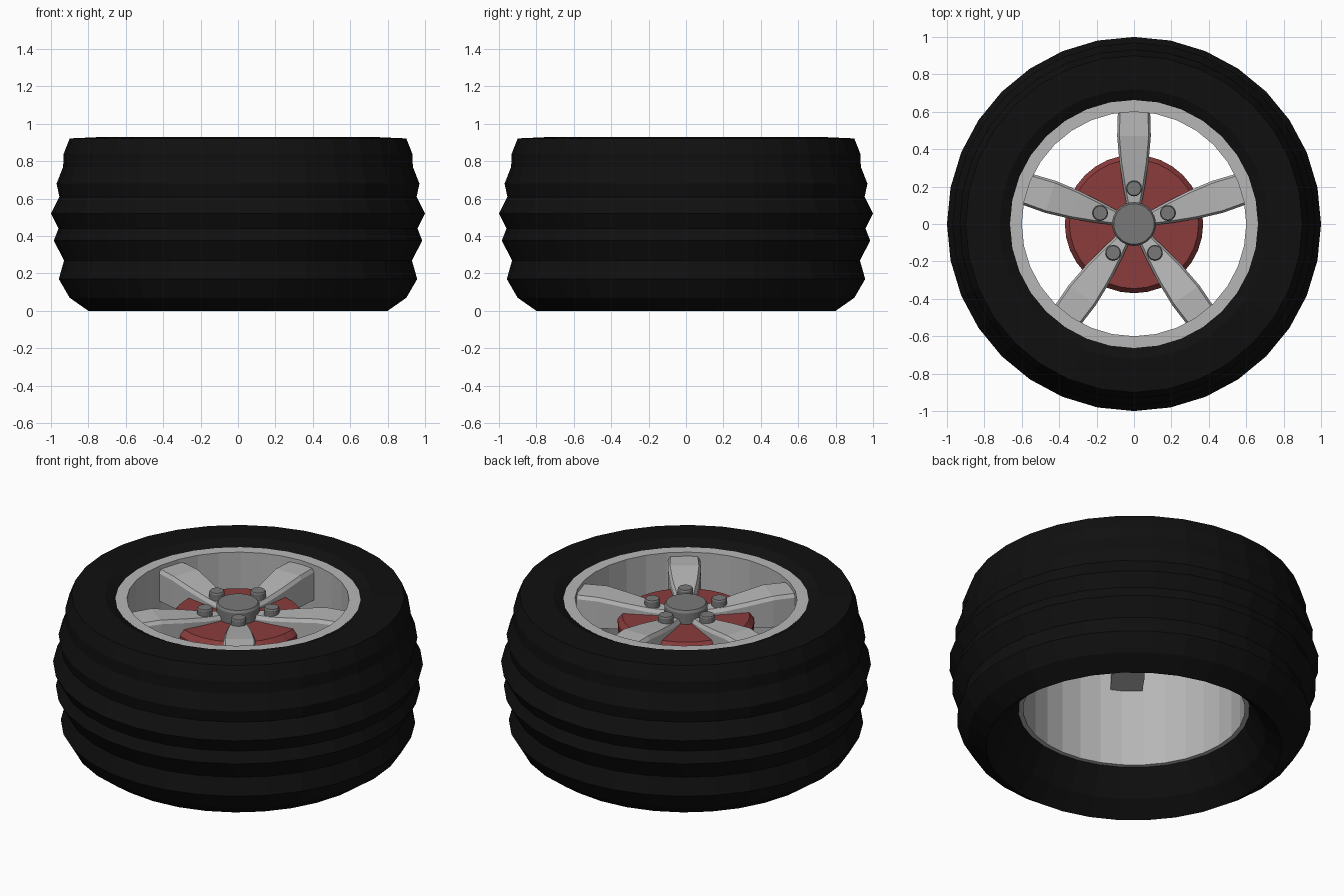
import bpy, bmesh, math
from mathutils import Matrix

if "Cube" in bpy.data.objects:
    bpy.data.objects.remove(bpy.data.objects["Cube"])


def material(name, rgb):
    m = bpy.data.materials.new(name)
    m.diffuse_color = (*rgb, 1)
    m.use_nodes = True
    m.node_tree.nodes["Principled BSDF"].inputs["Base Color"].default_value = m.diffuse_color
    return m


RUBBER = material("black_rubber", (0.005, 0.005, 0.005))
ALLOY = material("light_alloy", (0.47, 0.47, 0.47))
STEEL = material("dark_steel", (0.19, 0.19, 0.19))
RED = material("brake_red", (0.26, 0.045, 0.045))


def finish(bm, name, mat):
    bmesh.ops.recalc_face_normals(bm, faces=bm.faces[:])
    me = bpy.data.meshes.new(name)
    bm.to_mesh(me)
    bm.free()
    ob = bpy.data.objects.new(name, me)
    bpy.context.collection.objects.link(ob)
    me.materials.append(mat)
    return ob


def lathe(name, profile, mat, segs, closed=True, pos=(0, 0)):
    """Spin (radius, z) points round z; open profiles get flat caps."""
    bm = bmesh.new()
    rings = []
    for r, z in profile:
        rings.append([bm.verts.new((pos[0] + r * math.cos(2 * math.pi * i / segs),
                                    pos[1] + r * math.sin(2 * math.pi * i / segs), z))
                      for i in range(segs)])
    pairs = list(zip(rings, rings[1:]))
    if closed:
        pairs.append((rings[-1], rings[0]))
    else:
        bm.faces.new(rings[0])
        bm.faces.new(rings[-1])
    for a, b in pairs:
        for i in range(segs):
            j = (i + 1) % segs
            bm.faces.new((a[i], a[j], b[j], b[i]))
    return finish(bm, name, mat)


# Ribbed tyre: outer tread, then top wall and dished lower wall
lathe("tyre", [
    (0.62, 0.24), (0.71, 0.08), (0.80, 0.0), (0.90, 0.07), (0.958, 0.17),
    (0.93, 0.27), (0.985, 0.375), (0.96, 0.44), (1.0, 0.52), (0.955, 0.61),
    (0.97, 0.68), (0.935, 0.77), (0.932, 0.84), (0.90, 0.922), (0.72, 0.93),
    (0.655, 0.895), (0.63, 0.88)], RUBBER, 32)

# Rim barrel with flat front lip
lathe("rim", [(0.60, 0.23), (0.64, 0.23), (0.64, 0.86), (0.663, 0.90), (0.60, 0.90)],
      ALLOY, 32)

# Brake drum behind the spokes
lathe("brake_drum", [(0.365, 0.68), (0.37, 0.77), (0.345, 0.803)], RED, 32, False)

# Hub cap
lathe("hub_cap", [(0.117, 0.70), (0.117, 0.868), (0.108, 0.882)], STEEL, 32, False)

# Spokes: (radius, half width, top z, bottom z), edges slightly chamfered
STATIONS = [(0.08, 0.035, 0.83, 0.72), (0.20, 0.058, 0.84, 0.72),
            (0.33, 0.078, 0.86, 0.71), (0.47, 0.09, 0.88, 0.70),
            (0.61, 0.086, 0.876, 0.69)]
for k in range(5):
    angle = math.radians(90 + 72 * k)
    bm = bmesh.new()
    sections = []
    for r, w, top, bot in STATIONS:
        outline = [(-w, bot), (-w, top - 0.02), (-w + 0.012, top),
                   (w - 0.012, top), (w, top - 0.02), (w, bot)]
        sections.append([bm.verts.new((r, y, z)) for y, z in outline])
    bm.faces.new(sections[0])
    bm.faces.new(sections[-1])
    for a, b in zip(sections, sections[1:]):
        for i in range(6):
            j = (i + 1) % 6
            bm.faces.new((a[i], a[j], b[j], b[i]))
    bm.transform(Matrix.Rotation(angle, 4, 'Z'))
    finish(bm, f"spoke_{k + 1}", ALLOY)
    # Wheel bolt at the root of each spoke
    lathe(f"wheel_bolt_{k + 1}", [(0.042, 0.80), (0.042, 0.872), (0.037, 0.88)],
          STEEL, 16, False, (0.19 * math.cos(angle), 0.19 * math.sin(angle)))
